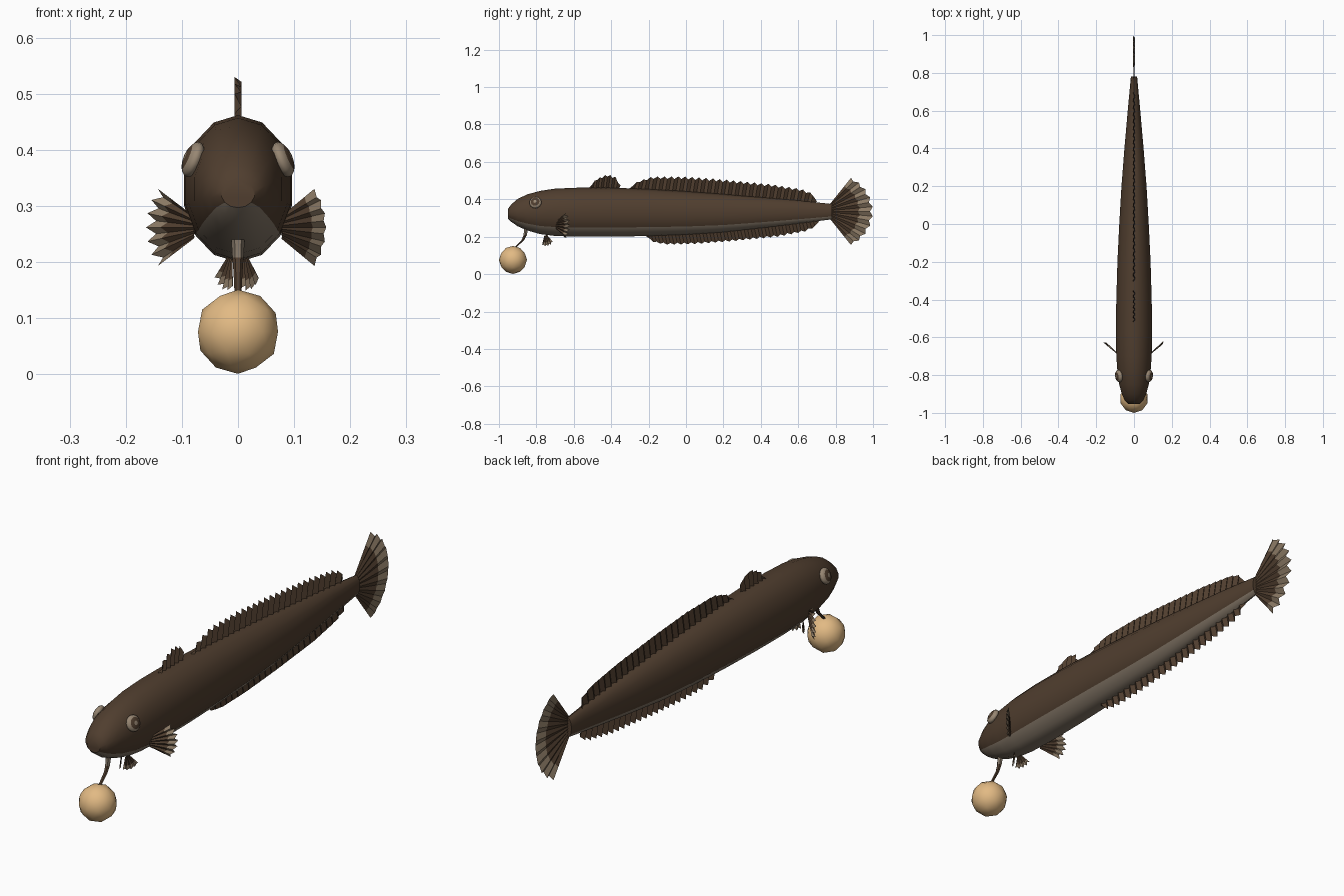
import bpy, bmesh
from math import sin, cos, radians, pi
from mathutils import Vector

if "Cube" in bpy.data.objects:
    bpy.data.objects.remove(bpy.data.objects["Cube"])


def material(name, rgb):
    m = bpy.data.materials.new(name)
    m.use_nodes = True
    m.diffuse_color = (*rgb, 1)
    m.node_tree.nodes["Principled BSDF"].inputs["Base Color"].default_value = (*rgb, 1)
    return m


BROWN = material("dark brown skin", (0.08, 0.048, 0.028))
BELLY = material("grey belly", (0.22, 0.175, 0.13))
TIP = material("tan fin edge", (0.26, 0.195, 0.13))
EYE = material("pale eye", (0.31, 0.24, 0.17))
LURE = material("amber lure", (0.76, 0.49, 0.23))


def finish(name, bm, mats, angle=40):
    mesh = bpy.data.meshes.new(name)
    bm.to_mesh(mesh)
    bm.free()
    for m in mats:
        mesh.materials.append(m)
    mesh.shade_smooth()
    mesh.set_sharp_from_angle(angle=radians(angle))
    ob = bpy.data.objects.new(name, mesh)
    bpy.context.collection.objects.link(ob)
    return ob


def loft(name, rings, mats, rule):
    """Skin closed rings of points; rule(ring, side) picks the colour."""
    bm = bmesh.new()
    rows = [[bm.verts.new(p) for p in ring] for ring in rings]
    n = len(rows[0])
    for i in range(len(rows) - 1):
        for j in range(n):
            k = (j + 1) % n
            f = bm.faces.new((rows[i][j], rows[i][k], rows[i + 1][k], rows[i + 1][j]))
            f.material_index = rule(i, j)
    bm.faces.new(rows[0])
    bm.faces.new(rows[-1])
    bmesh.ops.recalc_face_normals(bm, faces=bm.faces)
    return finish(name, bm, mats)


def pleated_fin(name, roots, tips, normal, depth, notch, root_depth, band=0.7):
    """Accordion sheet between root and tip points, with a toothed edge."""
    bm = bmesh.new()
    columns = []
    for i, (a, b) in enumerate(zip(roots, tips)):
        side = 1 if i % 2 else -1
        b = b.lerp(a, notch) if i % 2 else b
        columns.append([bm.verts.new(a.lerp(b, t) + normal * side * (root_depth + (depth - root_depth) * t))
                        for t in (0, band, 1)])
    for c, d in zip(columns, columns[1:]):
        for r in range(2):
            f = bm.faces.new((c[r], d[r], d[r + 1], c[r + 1]))
            f.material_index = r
    return finish(name, bm, [BROWN, TIP if band < 0.9 else BROWN], 15)


def fan(name, centre, along, across, radius, side_radius, spread, count, root_half, depth, notch):
    centre, along, across = Vector(centre), Vector(along).normalized(), Vector(across).normalized()
    roots, tips = [], []
    for i in range(count):
        s = 2 * i / (count - 1) - 1
        a = radians(spread) * s
        r = radius + (side_radius - radius) * s * s
        roots.append(centre + across * root_half * s)
        tips.append(centre + (along * cos(a) + across * sin(a)) * r)
    return pleated_fin(name, roots, tips, along.cross(across).normalized(), depth, notch, depth * 0.25)


def sample(points, y):
    for (y0, z0), (y1, z1) in zip(points, points[1:]):
        if y <= y1:
            return z0 + (z1 - z0) * max(0, y - y0) / (y1 - y0)
    return points[-1][1]


# Body: y, half width, top, bottom
stations = [(-0.953, 0.03, 0.347, 0.297), (-0.935, 0.05, 0.372, 0.28), (-0.9, 0.066, 0.402, 0.256),
            (-0.85, 0.08, 0.426, 0.234), (-0.78, 0.09, 0.445, 0.214), (-0.7, 0.096, 0.457, 0.204),
            (-0.58, 0.099, 0.462, 0.2), (-0.4, 0.096, 0.462, 0.2), (-0.2, 0.09, 0.455, 0.204),
            (0, 0.08, 0.443, 0.211), (0.2, 0.068, 0.428, 0.224), (0.4, 0.052, 0.411, 0.246),
            (0.6, 0.034, 0.394, 0.27), (0.78, 0.017, 0.375, 0.293)]
SIDES = 14
rings = []
for y, w, top, bottom in stations:
    mid, half = (top + bottom) / 2, (top - bottom) / 2
    rings.append([(w * sin(2 * pi * j / SIDES), y, mid - half * cos(2 * pi * j / SIDES)) for j in range(SIDES)])
loft("body", rings, [BROWN, BELLY], lambda i, j: int(j < 2 or j >= SIDES - 2))

# Long fins along the back and underside
back = [(s[0], s[2]) for s in stations]
under = [(s[0], s[3]) for s in stations]


def ridge_fin(name, base, edge, teeth, lean, sink):
    start, end = edge[0][0], edge[-1][0]
    roots, tips = [], []
    for i in range(teeth * 2 + 1):
        y = start + (end - start) * i / (teeth * 2)
        roots.append(Vector((0, y - lean, sample(base, y) + sink)))
        tips.append(Vector((0, y, sample(edge, y))))
    pleated_fin(name, roots, tips, Vector((1, 0, 0)), 0.006, 0.16, 0.006, 0.95)


ridge_fin("front_dorsal_fin", back, [(-0.515, 0.465), (-0.48, 0.51), (-0.42, 0.535), (-0.375, 0.52), (-0.35, 0.475)],
          6, 0.01, -0.01)
ridge_fin("rear_dorsal_fin", back, [(-0.3, 0.46), (-0.26, 0.495), (-0.18, 0.522), (0, 0.522), (0.2, 0.507),
                                    (0.45, 0.482), (0.62, 0.455), (0.68, 0.43), (0.7, 0.39)], 27, 0.015, -0.01)
ridge_fin("anal_fin", under, [(-0.21, 0.2), (-0.17, 0.168), (-0.1, 0.157), (0.05, 0.16), (0.25, 0.175),
                              (0.5, 0.2), (0.64, 0.228), (0.69, 0.25), (0.71, 0.28)], 25, 0.015, 0.01)

# Tail
fan("tail_fin", (0, 0.77, 0.335), (0, 1, 0), (0, 0, 1), 0.23, 0.212, 58, 19, 0.04, 0.006, 0.07)

# Paired fins and eyes
for side, label in ((1, "left"), (-1, "right")):
    fan(label + "_pectoral_fin", (side * 0.078, -0.695, 0.262), (side * 0.75, 0.66, 0), (0, 0, 1),
        0.11, 0.107, 40, 13, 0.02, 0.005, 0.13)
    fan(label + "_pelvic_fin", (side * 0.014, -0.75, 0.207), (side * 0.2, 0.2, -0.95), (side * 0.5, 0.85, 0.28),
        0.058, 0.056, 36, 9, 0.009, 0.003, 0.13)

    bm = bmesh.new()
    bmesh.ops.create_uvsphere(bm, u_segments=14, v_segments=12, radius=1)
    for f in bm.faces:
        h = f.calc_center_median().z
        f.material_index = int(0.68 < h < 0.93)
    eye = finish(label + "_eye", bm, [EYE, BROWN])
    eye.scale = (0.033, 0.033, 0.017)
    eye.rotation_euler = Vector((side * 0.9, -0.15, 0.38)).to_track_quat("Z", "Y").to_euler()
    eye.location = (side * 0.08, -0.805, 0.383)

# Chin barbel and its hanging lure
stalk = [(-0.855, 0.24, 0.012), (-0.86, 0.208, 0.01), (-0.872, 0.182, 0.008),
         (-0.895, 0.16, 0.007), (-0.915, 0.14, 0.006)]
loft("chin_barbel", [[(r * cos(k * pi / 3), y + r * sin(k * pi / 3), z) for k in range(6)] for y, z, r in stalk],
     [BELLY, BROWN], lambda i, j: int(i > 0))
bm = bmesh.new()
bmesh.ops.create_icosphere(bm, subdivisions=2, radius=0.075)
ball = finish("lure_ball", bm, [LURE])
ball.location = (0, -0.925, 0.076)
